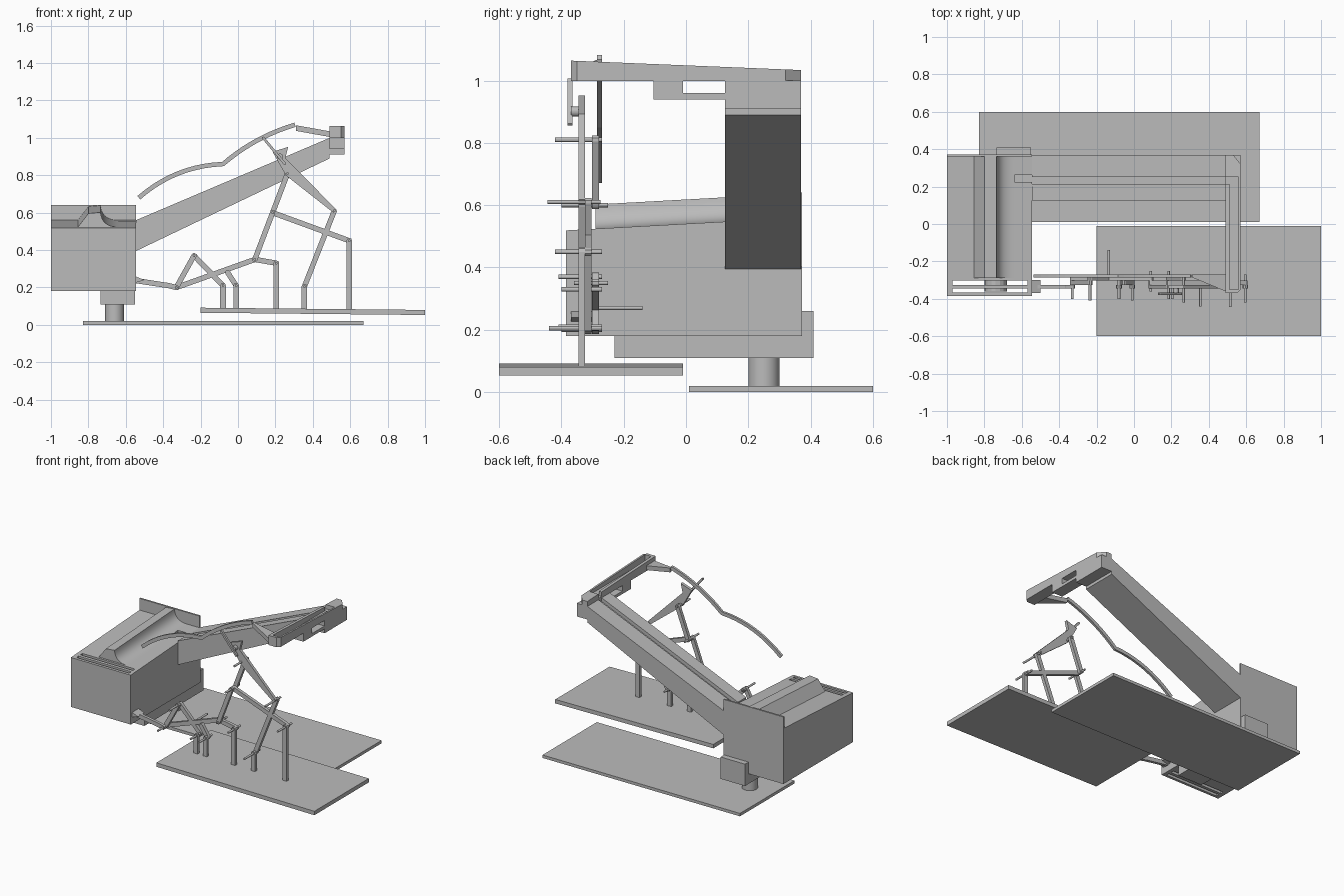
import bpy, bmesh, math
from mathutils import Vector

cube = bpy.data.objects.get("Cube")
if cube:
    bpy.data.objects.remove(cube, do_unlink=True)

grey = bpy.data.materials.new("plain grey")
grey.use_nodes = True
grey.diffuse_color = (0.5, 0.5, 0.5, 1)
grey.node_tree.nodes["Principled BSDF"].inputs["Base Color"].default_value = (0.5, 0.5, 0.5, 1)


def prism(name, outline, axis, lo, hi, lift=None):
    """Extrude a 2D outline along an axis; lift optionally shifts each point."""
    place = {"x": lambda u, v, w: (w, u, v),
             "y": lambda u, v, w: (u, w, v),
             "z": lambda u, v, w: (u, v, w)}[axis]
    bm = bmesh.new()
    ends = [[bm.verts.new(place(u, v, w)) for u, v in outline] for w in (lo, hi)]
    if lift:
        for v in bm.verts:
            v.co.z += lift(v.co)
    n = len(outline)
    for ring in ends:
        bm.faces.new(ring)
    for i in range(n):
        j = (i + 1) % n
        bm.faces.new((ends[0][i], ends[0][j], ends[1][j], ends[1][i]))
    bmesh.ops.recalc_face_normals(bm, faces=bm.faces)
    mesh = bpy.data.meshes.new(name)
    bm.to_mesh(mesh)
    bm.free()
    mesh.materials.append(grey)
    obj = bpy.data.objects.new(name, mesh)
    bpy.context.collection.objects.link(obj)
    return obj


def box(name, x, y, z):
    return prism(name, [(x[0], y[0]), (x[1], y[0]), (x[1], y[1]), (x[0], y[1])], "z", *z)


def disc(cx, cy, r, n=16):
    return [(cx + r * math.cos(math.tau * i / n), cy + r * math.sin(math.tau * i / n))
            for i in range(n)]


def link(name, a, b, y, width=0.028):
    """Flat bar between two pivots in the xz plane, with rounded ends."""
    a, b = Vector(a), Vector(b)
    ang = math.atan2(b.y - a.y, b.x - a.x)
    pts = []
    for centre, start in ((b, ang - math.pi / 2), (a, ang + math.pi / 2)):
        for i in range(5):
            t = start + math.pi * i / 4
            pts.append(centre + Vector((math.cos(t), math.sin(t))) * width / 2)
    return prism(name, pts, "y", *y)


def cut(target, *cutters):
    for c in cutters:
        mod = target.modifiers.new("cut", "BOOLEAN")
        mod.operation = "DIFFERENCE"
        mod.solver = "EXACT"
        mod.object = c
        c.hide_render = True
        c.hide_viewport = True
        c.display_type = "WIRE"


def bend(p0, mid, p1, n=10):
    """Points of a parabola through three points."""
    p0, mid, p1 = Vector(p0), Vector(mid), Vector(p1)
    c = 2 * mid - (p0 + p1) / 2
    return [p0 * (1 - t) ** 2 + c * 2 * t * (1 - t) + p1 * t * t
            for t in (i / n for i in range(n + 1))]


# Base plates and pillar
box("rear_base", (-0.83, 0.67), (0.01, 0.6), (0, 0.02))
prism("front_base", [(-0.2, 0.065), (1, 0.053), (1, 0.08), (-0.2, 0.092)], "y", -0.6, -0.01)
pillar = prism("pillar", disc(-0.66, 0.25, 0.05, 32), "z", 0.015, 0.115)
box("pillar_bracket", (-0.735, -0.55), (-0.23, 0.41), (0.11, 0.26))

# Hopper body, its top falling gently towards the front
slope = lambda co: (co.y - 0.36) * 0.055 if co.z > 0.3 else 0
chute = bend((-0.735, 0.638), (-0.705, 0.577), (-0.63, 0.56), 12)
hopper = prism("hopper_body", [(-1, 0.18), (-0.545, 0.18), (-0.545, 0.56)] + chute[::-1]
               + [(-0.80, 0.632), (-0.855, 0.56), (-1, 0.56)], "y", -0.29, 0.36, slope)
front = prism("hopper_front", [(-1, 0.18), (-0.545, 0.18), (-0.545, 0.56), (-1, 0.56)],
              "y", -0.385, -0.29, slope)
box("hopper_back_wall", (-1, -0.545), (0.36, 0.372), (0.18, 0.64))
cut(hopper, box("spout_cutter", (-0.64, -0.5), (0.225, 0.262), (0.53, 0.7)))
cut(front, *[box("slot_cutter", (-0.97, -0.57), y, (0.1, 0.7))
             for y in ((-0.367, -0.345), (-0.325, -0.303))])
prism("slot_roller", disc(-0.74, 0.4, 0.06), "y", -0.36, -0.3)

# Sloping arm with a groove along its top
arm = prism("arm", [(-0.545, 0.395), (0.49, 0.89), (0.49, 0.91), (0.57, 0.91),
                    (0.57, 1.0), (0.49, 1.0), (-0.545, 0.56)], "y", 0.125, 0.37)
cut(arm, prism("arm_groove_cutter", [(-0.6, 0.51), (0.49, 0.975), (0.49, 1.1), (-0.6, 0.7)],
               "y", 0.215, 0.25))

# Crossbar channel with chamfered corners
plan = [(0.49, -0.37), (0.55, -0.37), (0.57, -0.35), (0.57, 0.32), (0.53, 0.37), (0.49, 0.37)]
crossbar = prism("crossbar", plan, "z", 0.998, 1.05,
                 lambda co: 0.014 - 0.041 * (co.y + 0.37) if co.z > 1.02 else 0)
cut(crossbar, box("channel_cutter", (0.51, 0.558), (-0.35, 0.25), (1.015, 1.2)),
    box("inlet_cutter", (0.45, 0.53), (0.215, 0.25), (1.01, 1.2)))
prism("crossbar_hanger", [(-0.105, 0.94), (0.125, 0.94), (0.125, 0.96), (-0.01, 0.96),
                          (-0.01, 1.0), (-0.105, 1.0)], "x", 0.49, 0.57)

# Outlet tongue and the long curved rail
prism("outlet_tongue", [(0.31, -0.285), (0.49, -0.36), (0.49, -0.27), (0.31, -0.27)],
      "z", 1.005, 1.035, lambda co: (0.49 - co.x) * 0.18)
path = bend((-0.53, 0.68), (-0.32, 0.81), (-0.08, 0.86))
path += bend((-0.08, 0.86), (0.1, 0.985), (0.305, 1.07))[1:]
upper, lower = [], []
for i, p in enumerate(path):
    d = (path[min(i + 1, len(path) - 1)] - path[max(i - 1, 0)]).normalized()
    side = Vector((-d.y, d.x)) * 0.012
    upper.append(p + side)
    lower.append(p - side)
prism("curved_rail", upper + lower[::-1], "y", -0.286, -0.27)

# Posts on the front base
MID, BACK, FRONT = (-0.345, -0.325), (-0.302, -0.28), (-0.38, -0.365)
INNER = (-0.325, -0.303)
for x, top in ((-0.08, 0.21), (-0.01, 0.21), (0.205, 0.33), (0.355, 0.205), (0.595, 0.45)):
    link("post", (x, 0.08), (x, top), MID, 0.03)

# Linkage bars
for a, b, y in (
        ((-0.6, 0.245), (-0.37, 0.21), MID), ((-0.37, 0.21), (-0.33, 0.2), MID),
        ((-0.33, 0.2), (0.09, 0.35), BACK), ((-0.33, 0.2), (-0.235, 0.37), INNER),
        ((-0.235, 0.37), (-0.08, 0.21), BACK), ((-0.01, 0.21), (-0.055, 0.28), INNER),
        ((0.09, 0.35), (0.205, 0.33), INNER), ((0.09, 0.35), (0.185, 0.6), MID),
        ((0.185, 0.6), (0.265, 0.81), BACK), ((0.185, 0.6), (0.595, 0.45), INNER),
        ((0.355, 0.205), (0.515, 0.61), INNER)):
    link("linkage_bar", a, b, y)
prism("bar_hook", [(-0.55, 0.225), (-0.5, 0.24), (-0.55, 0.26)], "y", -0.37, -0.3)

# Rocker plate, striker head and thin tie
prism("rocker_plate", [(0.51, 0.6), (0.525, 0.618), (0.245, 0.9), (0.255, 0.8)], "y", *MID)
prism("striker_head", [(0.185, 0.925), (0.25, 0.81), (0.275, 0.81), (0.25, 0.88), (0.268, 0.952)],
      "y", *MID)
link("thin_tie", (0.135, 1.0), (0.25, 0.862), FRONT, 0.014)
prism("tie_pin", disc(0.225, 0.9, 0.016), "y", -0.37, -0.325)

# Pivot pins
for x, z, y0, y1 in (
        (-0.33, 0.2, -0.4, -0.27), (-0.235, 0.37, -0.41, -0.27), (-0.08, 0.21, -0.4, -0.27),
        (-0.01, 0.21, -0.41, -0.27), (0.09, 0.35, -0.36, -0.25), (0.185, 0.6, -0.4, -0.25),
        (0.205, 0.33, -0.4, -0.27), (0.265, 0.81, -0.42, -0.27), (0.355, 0.205, -0.44, -0.27),
        (0.515, 0.61, -0.445, -0.275), (0.595, 0.45, -0.42, -0.27), (-0.135, 0.27, -0.3, -0.14)):
    prism("pivot_pin", disc(x, z, 0.007, 12), "y", y0, y1)

# Smooth the rounded parts
bpy.ops.object.select_all(action="DESELECT")
for obj in (pillar, hopper):
    obj.select_set(True)
bpy.context.view_layer.objects.active = hopper
bpy.ops.object.shade_smooth_by_angle(angle=math.radians(25))
